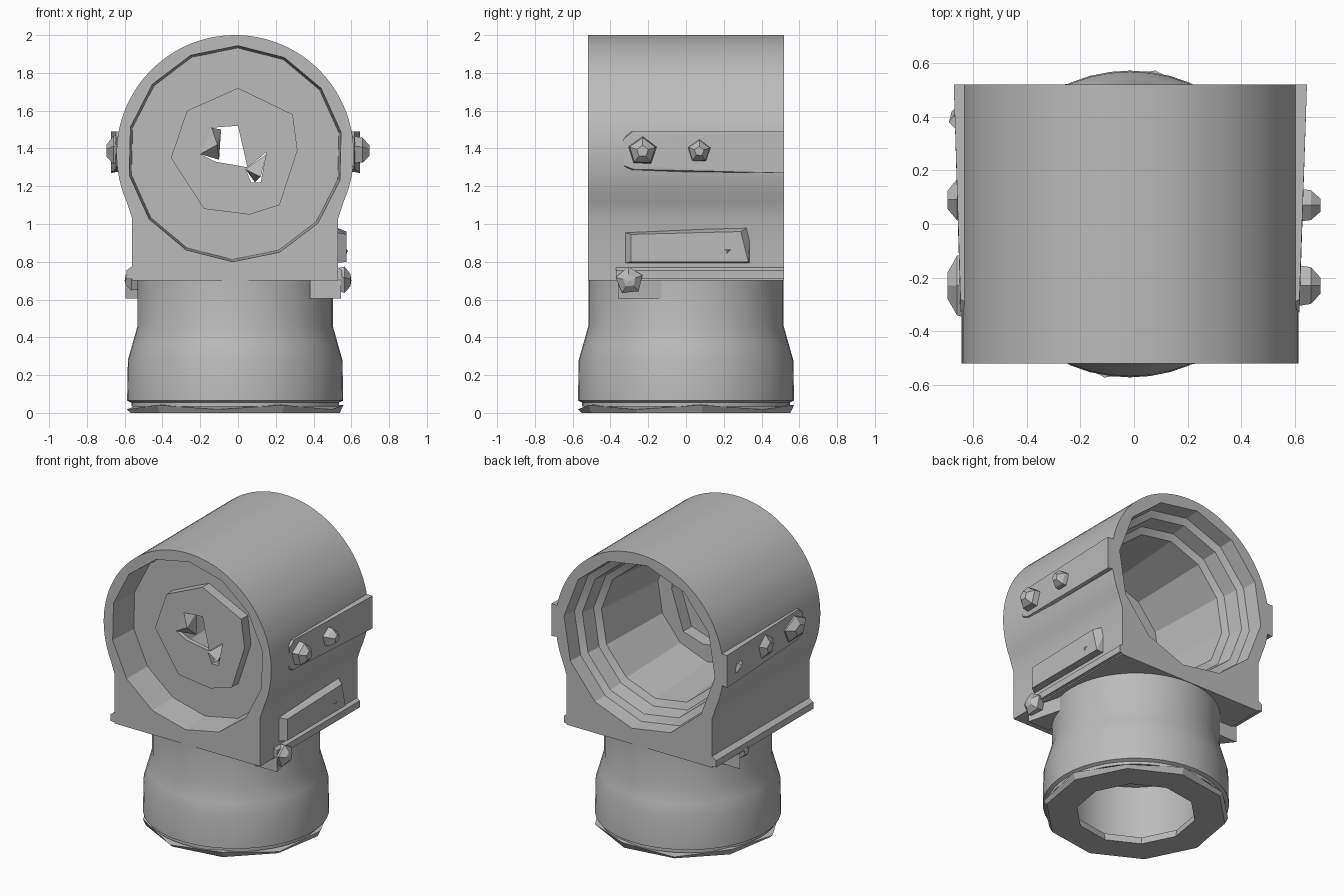
import bpy, bmesh, math

if "Cube" in bpy.data.objects:
    bpy.data.objects.remove(bpy.data.objects["Cube"])

CX, CZ, HALF = -0.015, 1.372, 0.52
GREY = (0.5, 0.5, 0.5, 1)

metal = bpy.data.materials.new("grey_metal")
metal.use_nodes = True
metal.diffuse_color = GREY
metal.node_tree.nodes["Principled BSDF"].inputs["Base Color"].default_value = GREY


def finish(name, bm, smooth=None):
    bmesh.ops.recalc_face_normals(bm, faces=bm.faces)
    mesh = bpy.data.meshes.new(name)
    bm.to_mesh(mesh)
    bm.free()
    mesh.materials.append(metal)
    ob = bpy.data.objects.new(name, mesh)
    bpy.context.collection.objects.link(ob)
    if smooth:
        shade(ob, smooth)
    return ob


def shade(ob, angle):
    bpy.ops.object.select_all(action='DESELECT')
    ob.select_set(True)
    bpy.context.view_layer.objects.active = ob
    bpy.ops.object.shade_smooth_by_angle(angle=math.radians(angle))


def loft(name, rings, closed=False, smooth=None):
    """Skin matching rings of points, capped unless closed into a loop."""
    bm = bmesh.new()
    vs = [[bm.verts.new(p) for p in ring] for ring in rings]
    n = len(vs[0])
    pairs = list(zip(vs, vs[1:])) + ([(vs[-1], vs[0])] if closed else [])
    for a, b in pairs:
        for i in range(n):
            j = (i + 1) % n
            bm.faces.new((a[i], a[j], b[j], b[i]))
    if not closed:
        bm.faces.new(vs[0])
        bm.faces.new(vs[-1])
    return finish(name, bm, smooth)


def extrude(name, outline, y0, y1):
    """Extrude a front (x, z) outline along Y."""
    return loft(name, [[(x, y, z) for x, z in outline] for y in (y0, y1)])


def ring(r, h, n, axis, turn=0.0):
    """Circle about the barrel (axis Y) or the neck (axis Z)."""
    out = []
    for i in range(n):
        a = turn + math.tau * i / n
        c, s = r * math.cos(a), r * math.sin(a)
        out.append((CX + c, h, CZ + s) if axis == 'Y' else (CX + c, s, h))
    return out


def hull(name, points):
    bm = bmesh.new()
    for p in points:
        bm.verts.new(p)
    bmesh.ops.convex_hull(bm, input=bm.verts)
    bmesh.ops.dissolve_limit(bm, angle_limit=0.02, verts=bm.verts, edges=bm.edges)
    return finish(name, bm)


def cut(target, cutter):
    mod = target.modifiers.new("cut", 'BOOLEAN')
    mod.operation, mod.solver, mod.object = 'DIFFERENCE', 'EXACT', cutter
    bpy.context.view_layer.objects.active = target
    bpy.ops.object.modifier_apply(modifier=mod.name)
    bpy.data.objects.remove(cutter)


# Barrel housing: round top easing into a straight-sided foot
outline = []
for i in range(58):
    a = math.radians(-24 + 4 * i)
    outline.append((CX + 0.628 * math.cos(a), CZ + 0.628 * math.sin(a)))
outline += [(CX - 0.545, 1.03), (CX - 0.545, 0.7), (CX + 0.545, 0.7), (CX + 0.545, 1.03)]
housing = extrude("housing", outline, -HALF, HALF)

# Front dish and stepped rear cavity
cut(housing, loft("dish_cutter", [ring(r, y, 14, 'Y', 0.2) for r, y in
                                  ((0.572, -0.6), (0.572, -0.52), (0.56, -0.31))]))
steps = ((0.575, 0.6), (0.56, 0.42), (0.515, 0.4), (0.5, 0.3), (0.455, 0.28), (0.41, -0.26))
cut(housing, loft("cavity_cutter", [ring(r, y, 12, 'Y', 0.1) for r, y in steps]))

# Uneven many-sided front boss, hollow behind, with a broken hole through it
boss_outline = [(0.0, 1.72), (0.29, 1.58), (0.315, 1.39), (0.22, 1.1), (0.06, 1.05),
                (-0.18, 1.08), (-0.355, 1.35), (-0.27, 1.6)]
inner_outline = [(x * 0.92, CZ + (z - CZ) * 0.92) for x, z in boss_outline]
boss = extrude("front_boss", boss_outline, -0.3, -0.38)
hole = [(-0.14, 1.51), (0.0, 1.52), (0.05, 1.30), (-0.12, 1.33), (-0.2, 1.37)]
notch = [(0.04, 1.29), (0.15, 1.38), (0.12, 1.22), (0.07, 1.22)]
cut(housing, extrude("hollow_cutter", inner_outline, -0.5, -0.2))
cut(boss, extrude("hollow_cutter", inner_outline, -0.35, -0.2))
for shape in (hole, notch):
    cut(boss, extrude("hole_cutter", shape, -0.6, -0.2))
shade(housing, 25)

# Broken shards in the hole
hull("hole_shard_upper", [(-0.2, -0.38, 1.37), (-0.14, -0.38, 1.51), (-0.09, -0.31, 1.5),
                          (-0.1, -0.3, 1.34), (-0.11, -0.39, 1.42)])
hull("hole_shard_lower", [(0.04, -0.38, 1.29), (0.12, -0.39, 1.25), (0.15, -0.33, 1.37),
                          (0.09, -0.3, 1.22)])

# Neck: hollow flared sleeve
neck_profile = ((0.517, 0.7), (0.517, 0.46), (0.545, 0.36), (0.568, 0.28), (0.572, 0.065),
                (0.55, 0.055), (0.55, 0.035), (0.42, 0.035), (0.42, 0.43), (0.01, 0.43),
                (0.01, 0.7))
loft("neck_sleeve", [ring(r, z, 48, 'Z') for r, z in neck_profile], closed=True, smooth=30)

# Bottom lip: faceted ring with a wavy upper edge
lip = []
for r, z, wave in ((0.58, 0.03, 0.012), (0.56, 0.0, 0), (0.37, 0.0, 0), (0.38, 0.05, 0)):
    lip.append([(x, y, h + wave * (-1) ** i)
                for i, (x, y, h) in enumerate(ring(r, z, 10, 'Z', 0.15))])
loft("bottom_lip", lip, closed=True)

# Side rails, thickening toward the back, with faceted studs
for side, name, front, back in ((1, "left", 0.617, 0.645), (-1, "right", 0.647, 0.672)):
    hull(name + "_rail", [(side * x, y, z) for x, y, z in (
        (front, -0.33, 1.31), (front, -0.33, 1.45), (front, -0.28, 1.49), (front, -0.28, 1.29),
        (back, HALF, 1.27), (back, HALF, 1.49))] +
        [(side * (front - 0.03), y, z) for y in (-0.3, HALF) for z in (1.28, 1.49)])
    studs = ((-0.23, 0.08), (0.07, 0.065)) if side > 0 else ((-0.23, 0.13), (0.09, 0.09))
    for k, (y, r) in enumerate(studs):
        pts = []
        for i in range(5):
            a = math.tau * i / 5 + 0.3
            for x, s in ((0.61, 1.0), (0.66, 0.9), (0.695, 0.4)):
                dz = min(r, 0.09) * s * math.sin(a)
                pts.append((side * x, y + r * s * math.cos(a), 1.385 + dz))
        hull(f"{name}_stud_{k + 1}", pts)
hull("right_rail_stop", [(-0.63, y, z) for y in (0.32, 0.46) for z in (1.31, 1.42)] +
     [(-0.69, 0.38, 1.38), (-0.68, 0.42, 1.34)])

# Raised side plate with a bevelled face and a small lug
hull("side_plate", [(0.5, -0.34, 0.79), (0.5, 0.34, 0.79), (0.5, -0.34, 0.96), (0.5, 0.34, 0.99),
                    (0.575, -0.29, 0.8), (0.575, 0.33, 0.8), (0.575, -0.29, 0.945),
                    (0.575, 0.29, 0.96)])
hull("plate_lug", [(0.57, 0.18, 0.87), (0.57, 0.25, 0.87), (0.57, 0.21, 0.83), (0.582, 0.22, 0.86)])

# Foot ledges
for side, name, x, y in ((1, "left", 0.55, -0.37), (-1, "right", 0.59, -HALF)):
    hull(name + "_ledge", [(side * a, b, c) for b in (y, HALF) for a, c in
                           ((0.45, 0.7), (x, 0.71), (x, 0.755), (x - 0.04, 0.785), (0.45, 0.785))])

# Wedge clamps and faceted bolts under the ledges
for side, name, y, wide, reach in ((1, "left", -0.36, 0.545, 0.25), (-1, "right", 0.27, 0.595, -0.15)):
    hull(name + "_clamp", [(side * x, b, z) for x, b in
                           ((0.38, y), (wide, y), (0.48, y + reach), (0.38, y + reach))
                           for z in (0.605, 0.71)])
for side, name, y, size in ((1, "left", -0.3, 1.0), (-1, "right", 0.2, 0.8)):
    pts = [(side * 0.6, y, 0.7)]
    for i in range(5):
        a = math.tau * i / 5 + 0.4
        for x, r in ((0.5, 0.06), (0.565, 0.075), (0.595, 0.035)):
            pts.append((side * x, y + size * r * math.cos(a), 0.7 + size * r * math.sin(a)))
    hull(name + "_bolt", pts)
